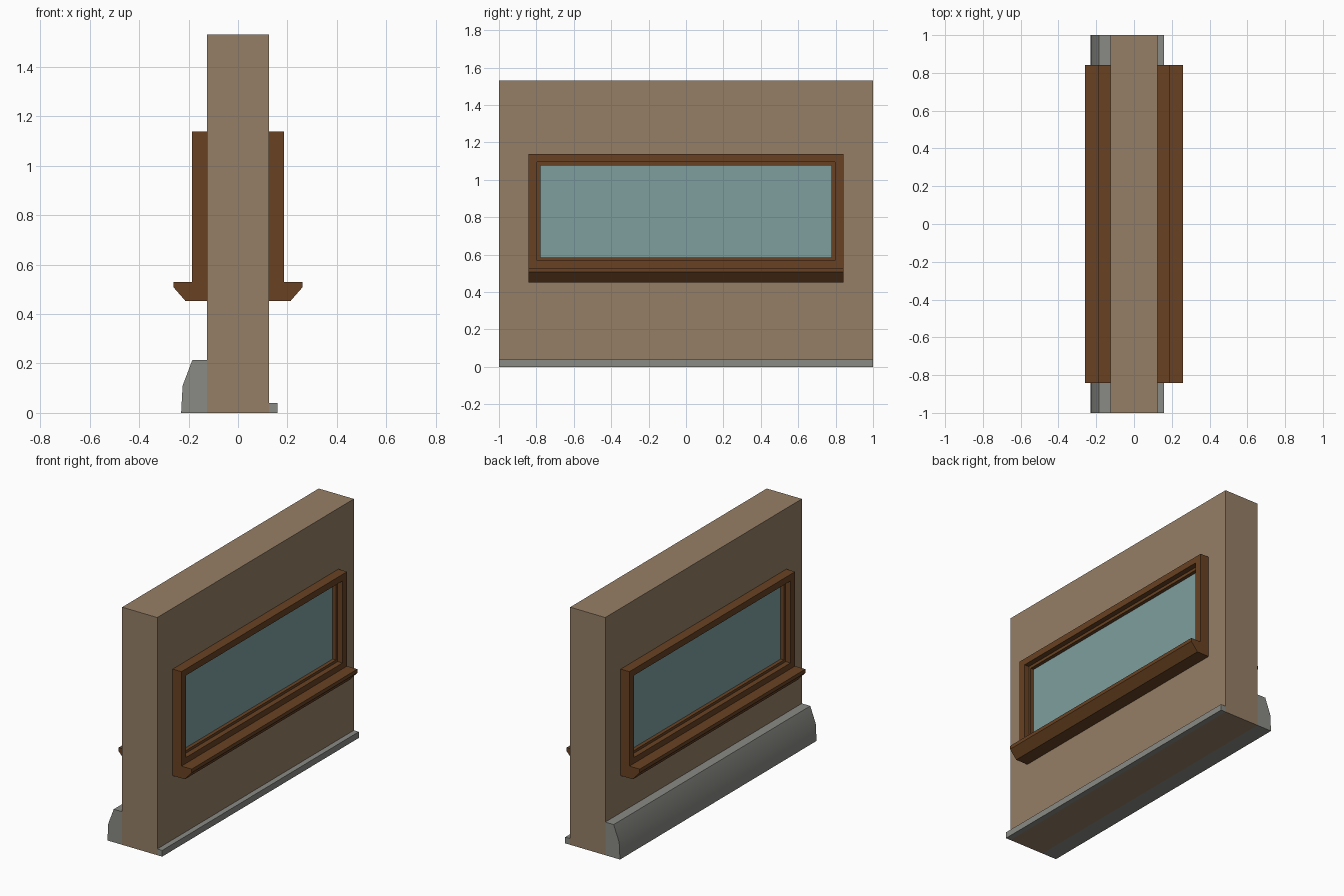
import bpy, bmesh, math

if "Cube" in bpy.data.objects:
    bpy.data.objects.remove(bpy.data.objects["Cube"])


def material(name, r, g, b):
    m = bpy.data.materials.new(name)
    lin = [((c / 255 + 0.055) / 1.055) ** 2.4 for c in (r, g, b)]
    m.diffuse_color = (*lin, 1)
    m.use_nodes = True
    m.node_tree.nodes["Principled BSDF"].inputs["Base Color"].default_value = m.diffuse_color
    return m


PLASTER = material("tan plaster", 150, 127, 102)
WOOD = material("brown wood", 104, 66, 34)
STONE = material("grey stone", 138, 138, 133)
GLASS = material("teal glass", 126, 158, 158)


def finish(name, bm, mat):
    bmesh.ops.recalc_face_normals(bm, faces=bm.faces)
    mesh = bpy.data.meshes.new(name)
    bm.to_mesh(mesh)
    bm.free()
    mesh.materials.append(mat)
    ob = bpy.data.objects.new(name, mesh)
    bpy.context.collection.objects.link(ob)
    return ob


def extrude_y(name, profile, half, mat):
    """Prism: an (x, z) profile run along y from -half to half."""
    bm = bmesh.new()
    face = bm.faces.new([bm.verts.new((x, -half, z)) for x, z in profile])
    new = bmesh.ops.extrude_face_region(bm, geom=[face])["geom"]
    verts = [v for v in new if isinstance(v, bmesh.types.BMVert)]
    bmesh.ops.translate(bm, verts=verts, vec=(0, 2 * half, 0))
    return finish(name, bm, mat)


def ring(name, half_x, outer, inner, mat):
    """Rectangular surround in the yz plane; outer/inner = (half_y, z0, z1)."""
    bm = bmesh.new()

    def loop(x, rect):
        h, z0, z1 = rect
        return [bm.verts.new((x, y, z)) for y, z in ((-h, z0), (h, z0), (h, z1), (-h, z1))]

    loops = [loop(half_x, outer), loop(half_x, inner), loop(-half_x, inner), loop(-half_x, outer)]
    for a, b in zip(loops, loops[1:] + loops[:1]):
        for i in range(4):
            j = (i + 1) % 4
            bm.faces.new((a[i], a[j], b[j], b[i]))
    return finish(name, bm, mat)


def slab(half_x, z0, z1):
    return [(-half_x, z0), (half_x, z0), (half_x, z1), (-half_x, z1)]


# nested window rectangles: half width, bottom, top
OPENING = (0.843, 0.452, 1.138)
FRAME = (0.843, 0.53, 1.138)
SASH = (0.796, 0.568, 1.096)
PANE = (0.778, 0.585, 1.077)

# wall with its window opening
ring("wall", 0.125, (1.0, 0, 1.53), OPENING, PLASTER)

# window, alike on both faces of the wall
ring("window_frame", 0.187, FRAME, SASH, WOOD)
ring("window_sash", 0.153, SASH, PANE, WOOD)
extrude_y("window_pane", slab(0.13, PANE[1], PANE[2]), PANE[0], GLASS)

# sill with a chamfered underside
half_sill = [(0.212, 0.452), (0.26, 0.507), (0.26, 0.53)]
extrude_y("window_sill", half_sill + [(-x, z) for x, z in reversed(half_sill)], 0.843, WOOD)

# sloped plinth on one side, low skirting on the other
plinth = extrude_y("plinth", [(-0.125, 0), (-0.23, 0), (-0.224, 0.11), (-0.185, 0.213), (-0.125, 0.213)], 1.0, STONE)
bpy.context.view_layer.objects.active = plinth
plinth.select_set(True)
bpy.ops.object.shade_smooth_by_angle(angle=math.radians(30))
extrude_y("skirting", [(0.125, 0), (0.16, 0), (0.16, 0.04), (0.125, 0.04)], 1.0, STONE)
